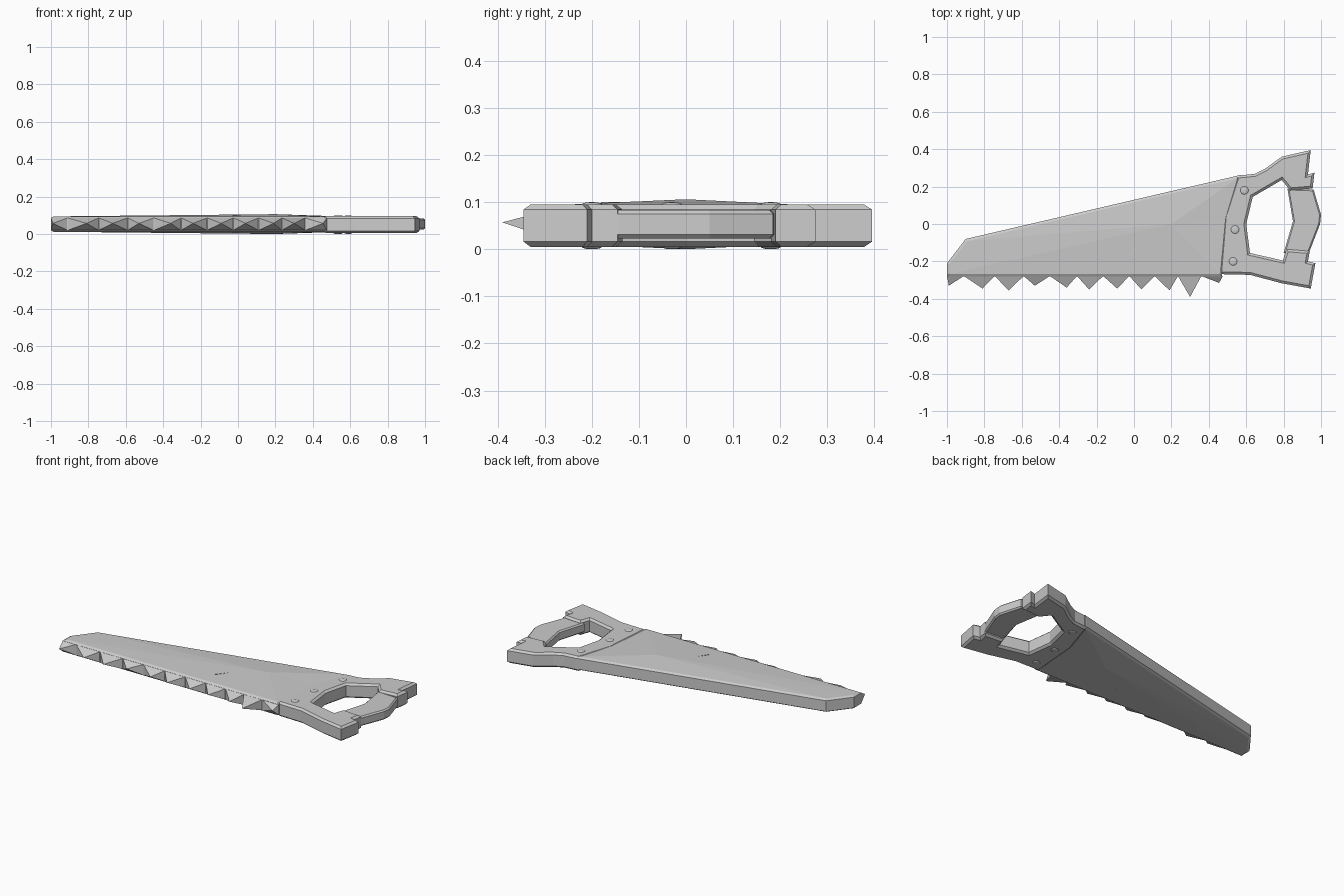
import bpy, bmesh, math
from mathutils import Vector, Matrix

if "Cube" in bpy.data.objects:
    bpy.data.objects.remove(bpy.data.objects["Cube"])

ZC = 0.053  # mid plane of the saw


def finish(name, bm):
    bmesh.ops.recalc_face_normals(bm, faces=bm.faces[:])
    me = bpy.data.meshes.new(name)
    bm.to_mesh(me)
    bm.free()
    ob = bpy.data.objects.new(name, me)
    bpy.context.collection.objects.link(ob)
    return ob


def plate(name, pts, half, inset=0.0, rise=0.0, peak=None, zc=ZC):
    """Flat plate from an xy outline, chamfered on both faces, optionally crowned to a peak."""
    bm = bmesh.new()
    f = bm.faces.new([bm.verts.new((x, y, zc - half)) for x, y in pts])
    ext = bmesh.ops.extrude_face_region(bm, geom=[f], use_keep_orig=True)
    for v in ext["geom"]:
        if isinstance(v, bmesh.types.BMVert):
            v.co.z += 2 * half
    bmesh.ops.recalc_face_normals(bm, faces=bm.faces[:])
    caps = [f for f in bm.faces if abs(f.normal.z) > 0.9]
    if inset:
        for cap in caps:
            bmesh.ops.inset_region(bm, faces=[cap], thickness=inset, depth=rise,
                                   use_even_offset=True)
    if peak:
        for cap in caps:
            s = 1 if cap.calc_center_median().z > zc else -1
            v = bmesh.ops.poke(bm, faces=[cap])["verts"][0]
            v.co = (peak[0], peak[1], zc + s * peak[2])
    return finish(name, bm)


# Blade with a shallow crown near the handle
plate("blade", [(-1, -0.28), (0.47, -0.28), (0.50, 0.02), (0.57, 0.262), (0.54, 0.255),
                (-0.9, -0.08), (-1, -0.21)],
      0.033, 0.013, 0.008, (0.2, 0.0, 0.053))

# Teeth: irregular four-sided pyramids along the lower edge
valleys = [-1, -0.91, -0.745, -0.59, -0.45, -0.305, -0.165, -0.025, 0.11, 0.235, 0.36, 0.475]
tips = [(-0.99, -0.33), (-0.81, -0.345), (-0.67, -0.355), (-0.53, -0.33), (-0.36, -0.34),
        (-0.24, -0.35), (-0.09, -0.345), (0.04, -0.35), (0.19, -0.355), (0.30, -0.39),
        (0.455, -0.315)]
bm = bmesh.new()
for a, b, (tx, ty) in zip(valleys, valleys[1:], tips):
    h = 0.033
    base = [bm.verts.new((x, -0.278, ZC + z)) for x, z in ((a, -h), (b, -h), (b, h), (a, h))]
    tip = bm.verts.new((tx, ty, ZC + 0.004))
    bm.faces.new(base)
    for i in range(4):
        bm.faces.new((base[i], base[(i + 1) % 4], tip))
finish("teeth", bm)

# Handle body: C-shaped chamfered plate with two horns
plate("handle", [(0.455, -0.268), (0.62, -0.272), (0.79, -0.317), (0.945, -0.345),
                 (0.97, -0.21), (0.93, -0.20), (0.94, -0.145), (0.815, -0.135),
                 (0.795, -0.195), (0.62, -0.155), (0.60, 0.0), (0.635, 0.145),
                 (0.79, 0.235), (0.835, 0.18), (0.955, 0.19), (0.965, 0.275),
                 (0.93, 0.265), (0.945, 0.395), (0.79, 0.36), (0.70, 0.295),
                 (0.645, 0.268), (0.55, 0.258), (0.48, 0.04)],
      0.034, 0.013, 0.011, zc=0.05)

# Thinner curved grip
plate("grip", [(0.80, -0.155), (0.935, -0.155), (0.995, 0.0), (1.0, 0.05), (0.96, 0.185),
               (0.82, 0.19), (0.85, 0.015)],
      0.022, 0.008, 0.008, zc=0.053)

# Low rivets on both sides of the handle
bm = bmesh.new()
for x, y in ((0.59, 0.18), (0.54, -0.03), (0.53, -0.2)):
    for s in (1, -1):
        m = Matrix.Translation((x, y, 0.05 + s * 0.045)) @ Matrix.Diagonal((0.022, 0.022, 0.005, 1))
        bmesh.ops.create_uvsphere(bm, u_segments=10, v_segments=6, radius=1, matrix=m)
finish("rivets", bm)

# Scratches: thin slivers on the blade face
def scratch(name, a, b, w, z):
    a, b = Vector(a), Vector(b)
    d = (b - a).normalized() * w
    side = Vector((-d.y, d.x))
    mid = (a + b) / 2
    plate(name, [a[:], (mid - side)[:], b[:], (mid + side)[:]], 0.002, zc=z)


for i, z in enumerate((0.0985, 2 * ZC - 0.0985)):
    scratch(f"long_scratch_{i}", (-0.03, -0.18), (0.045, -0.08), 0.004, z)
    scratch(f"short_scratch_{i}", (-0.025, -0.115), (0.01, -0.15), 0.003, z)
